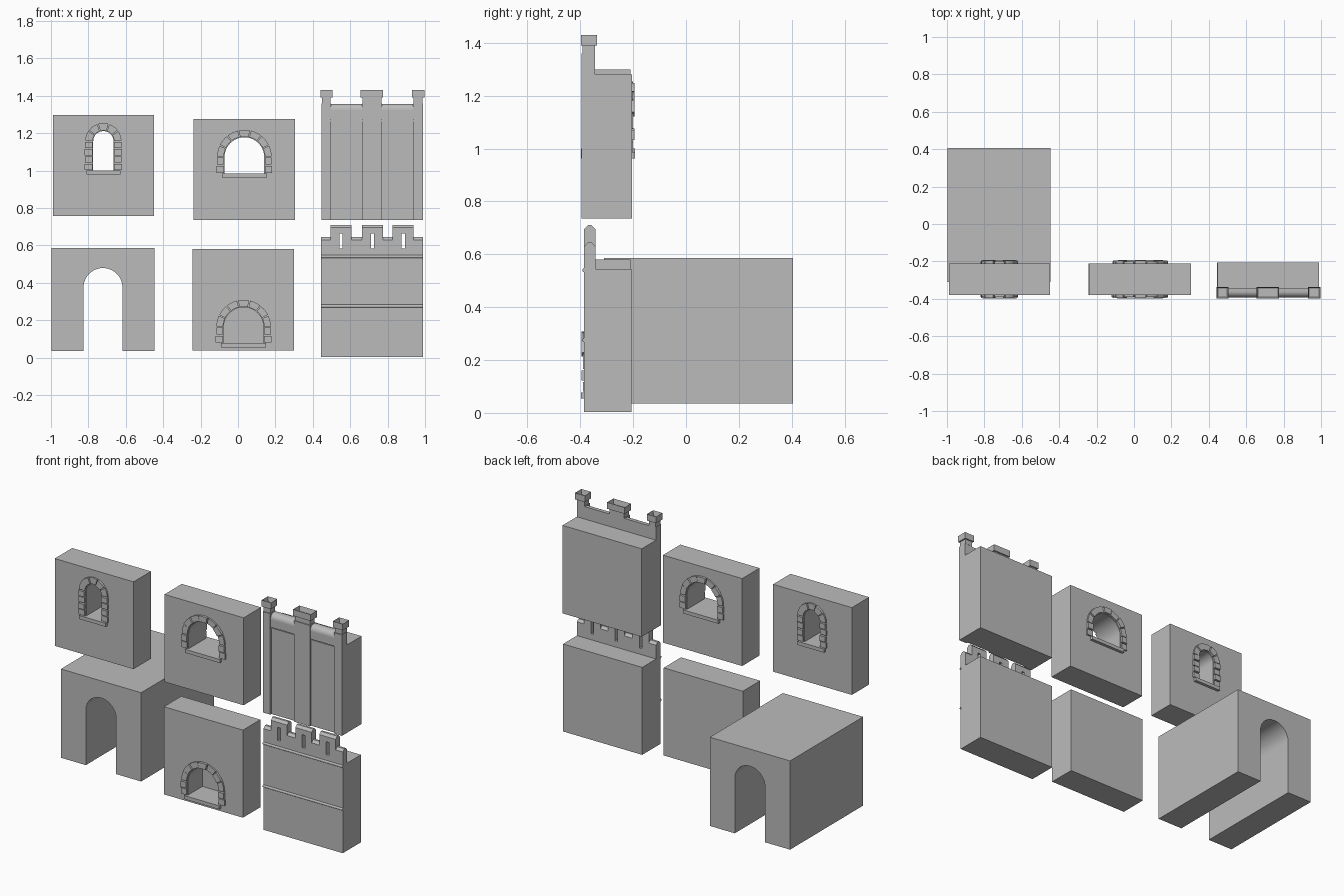
import bpy, bmesh
from math import pi, sin, cos

if "Cube" in bpy.data.objects:
    bpy.data.objects.remove(bpy.data.objects["Cube"])

GREY = (0.5, 0.5, 0.5, 1)
stone = bpy.data.materials.new("grey stone")
stone.use_nodes = True
stone.diffuse_color = GREY
stone.node_tree.nodes["Principled BSDF"].inputs["Base Color"].default_value = GREY


def finish(name, bm, smooth=False):
    bmesh.ops.recalc_face_normals(bm, faces=bm.faces)
    me = bpy.data.meshes.new(name)
    bm.to_mesh(me)
    bm.free()
    me.materials.append(stone)
    ob = bpy.data.objects.new(name, me)
    bpy.context.collection.objects.link(ob)
    if smooth:
        soften(ob)
    return ob


def soften(ob):
    bpy.ops.object.select_all(action='DESELECT')
    ob.select_set(True)
    bpy.context.view_layer.objects.active = ob
    bpy.ops.object.shade_smooth_by_angle(angle=pi / 6)


def add_prism(bm, pts, a, b, axis="y"):
    """Extrude an outline (x,z along y, or y,z along x) from a to b."""
    place = (lambda p, t: (p[0], t, p[1])) if axis == "y" else (lambda p, t: (t, p[0], p[1]))
    ends = [[bm.verts.new(place(p, t)) for p in pts] for t in (a, b)]
    n = len(pts)
    bm.faces.new(ends[0])
    bm.faces.new(ends[1][::-1])
    for i in range(n):
        j = (i + 1) % n
        bm.faces.new((ends[0][i], ends[1][i], ends[1][j], ends[0][j]))


def prism(name, pts, a, b, axis="y", smooth=False):
    bm = bmesh.new()
    add_prism(bm, pts, a, b, axis)
    return finish(name, bm, smooth)


def rect(x0, x1, z0, z1):
    return [(x0, z0), (x1, z0), (x1, z1), (x0, z1)]


def box(name, x0, x1, y0, y1, z0, z1):
    return prism(name, rect(x0, x1, z0, z1), y0, y1)


def arc(cx, cz, r, a0, a1, n):
    return [(cx + r * cos(a0 + (a1 - a0) * i / n), cz + r * sin(a0 + (a1 - a0) * i / n))
            for i in range(n + 1)]


def arch(cx, r, base, spring):
    return [(cx - r, base), (cx + r, base)] + arc(cx, spring, r, 0, pi, 24)


def cut(ob, *cutters):
    bpy.ops.object.select_all(action='DESELECT')
    bpy.context.view_layer.objects.active = ob
    for c in cutters:
        c.hide_render = True
        mod = ob.modifiers.new("opening", 'BOOLEAN')
        mod.operation, mod.solver, mod.object = 'DIFFERENCE', 'EXACT', c
        bpy.ops.object.modifier_apply(modifier=mod.name)
        bpy.data.objects.remove(c)
    soften(ob)


def surround(name, cx, r, base, spring, width, jambs, wedges, wall_y, out):
    """Jamb stones, arch stones and a sill on a wall face; out is -1 front, 1 back."""
    bm = bmesh.new()
    ri, ro, gap = r + 0.004, r + width, 0.003

    def add(pts, k):
        thick = 0.015 if k % 2 else 0.01
        add_prism(bm, pts, wall_y - out * 0.01, wall_y + out * thick)

    step = (spring - base) / jambs
    for k in range(jambs):
        z0, z1 = base + k * step + gap, base + (k + 1) * step - gap
        edge = ro + (0.003 if k % 2 == 0 else 0)
        add(rect(cx - edge, cx - ri, z0, z1), k)
        add(rect(cx + ri, cx + edge, z0, z1), k)
    for k in range(wedges):
        a0, a1 = pi * k / wedges + gap / ro, pi * (k + 1) / wedges - gap / ro
        add(arc(cx, spring, ro, a0, a1, 3) + arc(cx, spring, ri, a1, a0, 3), k + jambs)
    half = r + width * 0.35 if jambs < 3 else r + width * 0.85
    add_prism(bm, rect(cx - half, cx + half, base - 0.022, base),
              wall_y - out * 0.01, wall_y + out * 0.018)
    finish(name, bm)


FRONT, BACK = -0.38, -0.21

# Deep gate passage
cx, r, spring = -0.722, 0.104, 0.375
gate = [(-0.997, 0.035), (cx - r, 0.035)] + arc(cx, spring, r, pi, 0, 24)
gate += [(cx + r, 0.035), (-0.447, 0.035), (-0.447, 0.585), (-0.997, 0.585)]
prism("gate_passage", gate, -0.31, 0.405, smooth=True)

# Wall with narrow window, framed on both faces
wall = box("narrow_window_wall", -0.99, -0.45, FRONT, BACK, 0.757, 1.298)
cut(wall, prism("narrow_cutter", arch(-0.72, 0.054, 1.0, 1.157), -0.5, -0.1))
for side, y, out in (("front", FRONT, -1), ("back", BACK, 1)):
    surround("narrow_window_stones_" + side, -0.72, 0.054, 1.0, 1.157, 0.043, 4, 5, y, out)

# Wall with wide window, framed on both faces
wall = box("wide_window_wall", -0.238, 0.305, FRONT, BACK, 0.735, 1.277)
cut(wall, prism("wide_cutter", arch(0.034, 0.106, 0.985, 1.072), -0.5, -0.1))
for side, y, out in (("front", FRONT, -1), ("back", BACK, 1)):
    surround("wide_window_stones_" + side, 0.034, 0.106, 0.985, 1.072, 0.04, 2, 7, y, out)

# Wall with a closed niche on the front
wall = box("niche_wall", -0.242, 0.3, FRONT, BACK, 0.037, 0.58)
cut(wall, prism("niche_cutter", arch(0.03, 0.106, 0.077, 0.163), -0.5, -0.24))
surround("niche_stones", 0.03, 0.106, 0.077, 0.163, 0.04, 2, 7, FRONT, -1)

# Pillared wall: body, rounded parapet, pillars and open caps
box("pillared_wall", 0.447, 0.99, -0.385, -0.205, 0.735, 1.28)
profile = [(-0.345, 1.275), (-0.392, 1.275), (-0.392, 1.325)]
profile += arc(-0.36, 1.325, 0.032, pi, pi / 2, 8) + [(-0.345, 1.357)]
prism("rounded_parapet", profile, 0.45, 0.985, "x", smooth=True)
box("panel_lip", 0.497, 0.935, -0.389, -0.38, 1.262, 1.27)
for label, x0, x1 in (("left", 0.935, 0.99), ("middle", 0.662, 0.77), ("right", 0.447, 0.498)):
    box("pillar_" + label, x0, x1, -0.396, -0.345, 0.735, 1.36)
    box("pillar_neck_" + label, x0 + 0.003, x1 - 0.003, -0.391, -0.344, 1.36, 1.392)
    bm = bmesh.new()
    add_prism(bm, rect(x0 - 0.006, x1 + 0.006, 1.39, 1.43), -0.398, -0.336)
    bm.normal_update()
    top = max(bm.faces, key=lambda f: f.calc_center_median().z)
    bmesh.ops.inset_region(bm, faces=[top], thickness=0.01)
    bmesh.ops.translate(bm, verts=top.verts, vec=(0, 0, -0.03))
    finish("pillar_cap_" + label, bm)

# Battlement wall: body, low parapet, merlons with slits, string courses
box("battlement_wall", 0.445, 0.988, -0.385, -0.207, 0.003, 0.545)


def crest(base, top):
    return [(-0.385, base), (-0.343, base), (-0.343, top - 0.015),
            (-0.357, top), (-0.371, top), (-0.385, top - 0.015)]


prism("low_parapet", crest(0.54, 0.645), 0.445, 0.988, "x")
parapet = bpy.data.objects["low_parapet"]
slits = []
for i, x in enumerate((0.551, 0.719, 0.883)):
    merlon = prism("merlon_%d" % (i + 1), crest(0.6, 0.71), x - 0.056, x + 0.056, "x")
    slot = (x - 0.009, x + 0.009, -0.5, -0.3, 0.583, 0.663)
    cut(merlon, box("merlon_cutter", *slot))
    slits.append(box("parapet_cutter", *slot))
cut(parapet, *slits)
for label, z in (("upper", 0.54), ("lower", 0.275)):
    prism("string_course_" + label, arc(-0.384, z, 0.008, pi / 2, 3 * pi / 2, 8),
          0.443, 0.99, "x", smooth=True)
